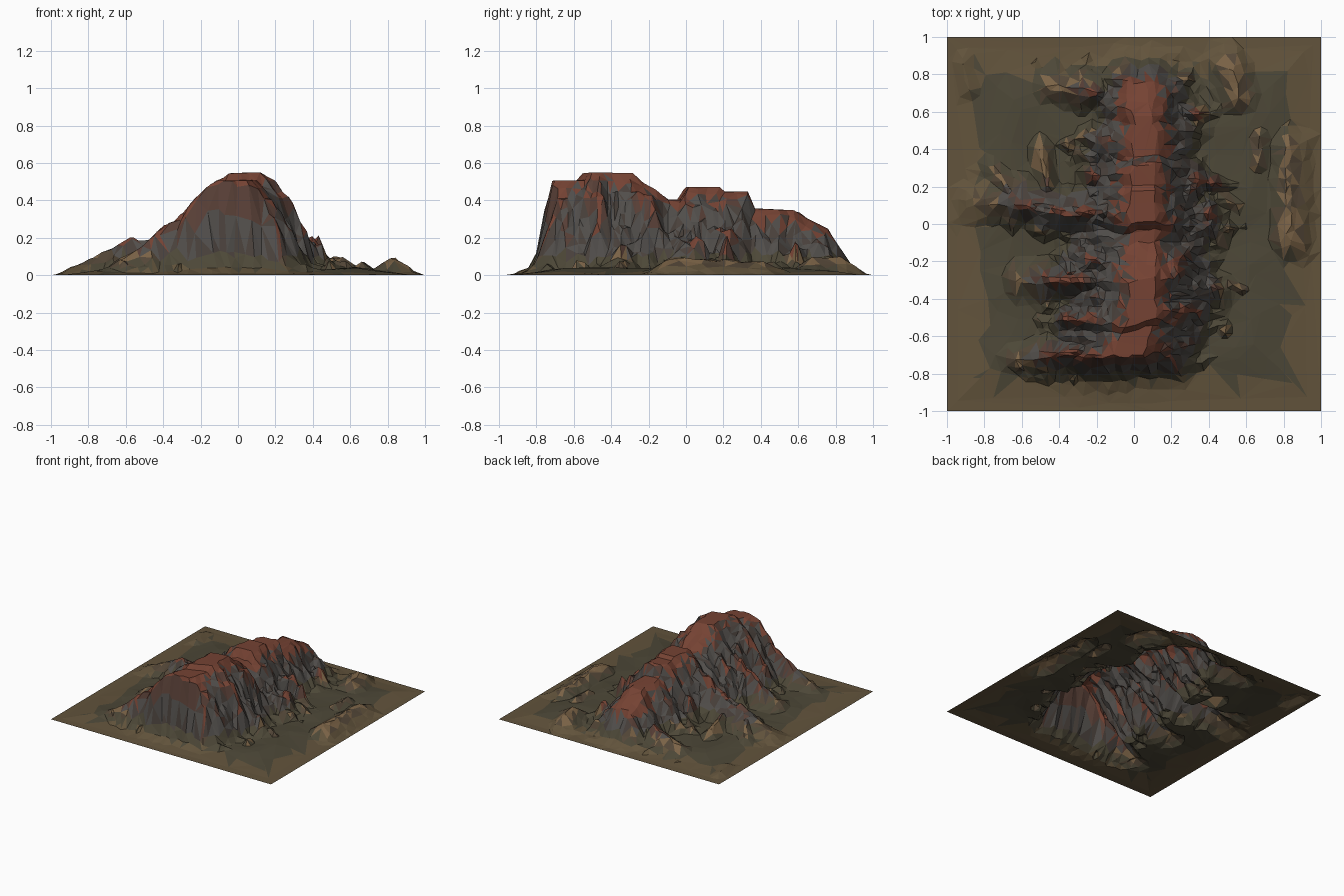
import bpy, bmesh, random
from mathutils import Vector, noise

if "Cube" in bpy.data.objects:
    bpy.data.objects.remove(bpy.data.objects["Cube"])

random.seed(4)

# Spine of the mountain: y, crest height
CREST = [(-1, 0), (-.9, .01), (-.84, .04), (-.8, .12), (-.76, .31), (-.71, .5), (-.56, .5),
         (-.53, .54), (-.3, .54), (-.2, .465), (-.1, .395), (-.04, .395), (0, .465), (.16, .465),
         (.19, .44), (.32, .44), (.36, .35), (.57, .34), (.65, .29), (.76, .24), (.83, .12),
         (.88, .05), (.97, 0)]
# y, distance from crest to foot on each side
LEFT = [(-.8, .62), (-.35, .6), (.05, .5), (.3, .4), (.6, .35), (.9, .32)]
RIGHT = [(-.8, .43), (-.35, .47), (.05, .47), (.3, .42), (.6, .37), (.9, .32)]
CENTRE = [(-.7, -.01), (-.45, .06), (.9, .05)]
# Relative height across the slope
SLOPE = [(0, 1), (.12, .97), (.25, .87), (.4, .7), (.55, .49), (.7, .29), (.85, .13), (1, .05), (1.25, 0)]

# Side ridges and low mounds: start x, y, z, end x, y, z, half width
SPURS = [(-.05, .07, .4, -.38, .06, .22, .2), (-.38, .06, .2, -.62, .12, .175, .2),
         (-.62, .12, .17, -.86, .12, .05, .18), (-.22, -.3, .36, -.6, -.3, .09, .18),
         (-.1, -.66, .44, -.62, -.72, .08, .15), (.2, .02, .33, .42, -.02, .1, .18),
         (.2, -.38, .42, .45, -.36, .09, .18), (.1, .55, .28, .36, .5, .06, .17),
         (-.46, .73, .07, -.2, .7, .15, .15), (.52, .82, .09, .55, .68, .09, .18),
         (.82, .4, .07, .83, -.08, .085, .17), (.67, .46, .06, .66, .32, .06, .12),
         (-.5, .4, .08, -.46, .18, .12, .11), (-.75, .3, .05, -.64, .14, .14, .13),
         (.45, .14, .08, .56, .1, .05, .12), (-.92, .86, .03, -.88, .72, .03, .1)]


def interp(table, t):
    if t <= table[0][0]:
        return table[0][1]
    for (a, va), (b, vb) in zip(table, table[1:]):
        if t <= b:
            return va + (vb - va) * (t - a) / (b - a)
    return table[-1][1]


def rough(x, y, fx, fy, seed):
    return noise.noise((x * fx, y * fy, seed))


def height(x, y):
    across = rough(x, y, 4, 12, 1.3)
    along = rough(x, y, 12, 3, 5.7)
    fine = rough(x, y, 11, 11, 9.1)
    tiny = rough(x, y, 22, 22, 3.3)
    # ground apron
    edge = min(1 - abs(x), 1 - abs(y))
    s = min(1, max(0, edge / .4))
    ground = s * s * (3 - 2 * s) * (.028 + .015 * rough(x, y, 4, 4, 2.2))
    # main spine, warped so gullies run down its sides
    yw = y + .035 * along + .012 * fine + .01 * tiny
    crest = interp(CREST, yw)
    d = x - interp(CENTRE, y) - .02 * rough(x, y, 3, 9, 7.7)
    foot = interp(RIGHT if d > 0 else LEFT, y)
    u = abs(d) / foot * (1.03 + .28 * across + .16 * fine + .12 * tiny)
    h = min(crest, crest * 1.06 * interp(SLOPE, u))
    # spurs and mounds
    for x0, y0, z0, x1, y1, z1, w in SPURS:
        a, b, p = Vector((x0, y0)), Vector((x1, y1)), Vector((x, y))
        t = max(0, min(1, (p - a).dot(b - a) / (b - a).length_squared))
        q = (p - a.lerp(b, t)).length / w * (1 + .3 * along + .3 * fine + .2 * tiny)
        if q < 1:
            top = (z0 + (z1 - z0) * t) * (1 + .15 * fine + .12 * tiny)
            h = max(h, top * min(1, 1.12 * (1 - max(0, q)) ** 1.25))
    return max(0, max(h, ground) + .25 * ground) * min(1, max(0, edge / .09))


# Dense height grid
N = 140
bm = bmesh.new()
bmesh.ops.create_grid(bm, x_segments=N, y_segments=N, size=1)
for v in bm.verts:
    v.co.z = height(v.co.x, v.co.y)
bmesh.ops.triangulate(bm, faces=bm.faces[:])
mesh = bpy.data.meshes.new("mountain_terrain")
bm.to_mesh(mesh)
bm.free()
terrain = bpy.data.objects.new("mountain_terrain", mesh)
bpy.context.collection.objects.link(terrain)

# Reduce to irregular low-poly facets
dec = terrain.modifiers.new("facets", "DECIMATE")
dec.ratio = .08
deps = bpy.context.evaluated_depsgraph_get()
low = bpy.data.meshes.new_from_object(terrain.evaluated_get(deps))
terrain.modifiers.clear()
terrain.data = low
for v in low.vertices:
    v.co.z = min(.55, max(0, v.co.z))

# Earth and rock colours
COLOURS = {"ground": (98, 84, 62), "olive": (78, 73, 58), "tan": (122, 99, 72),
           "earth": (84, 72, 58), "red_rock": (116, 68, 54), "maroon_rock": (88, 65, 57),
           "grey_rock": (82, 79, 76), "dark_rock": (74, 66, 61)}
low.materials.clear()
for name, rgb in COLOURS.items():
    m = bpy.data.materials.new(name)
    m.diffuse_color = [(c / 255) ** 2.2 for c in rgb] + [1]
    m.use_nodes = True
    m.node_tree.nodes["Principled BSDF"].inputs["Base Color"].default_value = m.diffuse_color
    low.materials.append(m)
names = list(COLOURS)

# Colour each facet by height, closeness to the crest and prominence
for p in low.polygons:
    p.use_smooth = False
    x, y, z = p.center
    r = .08
    around = sum(height(x + i, y + j) for i, j in ((r, 0), (-r, 0), (0, r), (0, -r))) / 4
    proud = z - around + random.uniform(-.008, .008)
    near_crest = abs(x - interp(CENTRE, y)) + random.uniform(-.05, .05)
    if z < .05:
        edge = min(1 - abs(x), 1 - abs(y)) + random.uniform(-.04, .04)
        kind = "ground" if edge < .17 else "tan" if proud > .015 else "olive"
    elif z < .11:
        kind = "tan" if proud > .015 else "earth" if proud > 0 else "olive"
    elif near_crest < .12 and z > .2 and p.normal.z > .45:
        kind = "red_rock"
    elif proud > .04 and p.normal.z > .35:
        kind = "red_rock"
    elif proud > .028:
        kind = "maroon_rock"
    else:
        kind = random.choice(["grey_rock", "grey_rock", "dark_rock"])
    p.material_index = names.index(kind)
